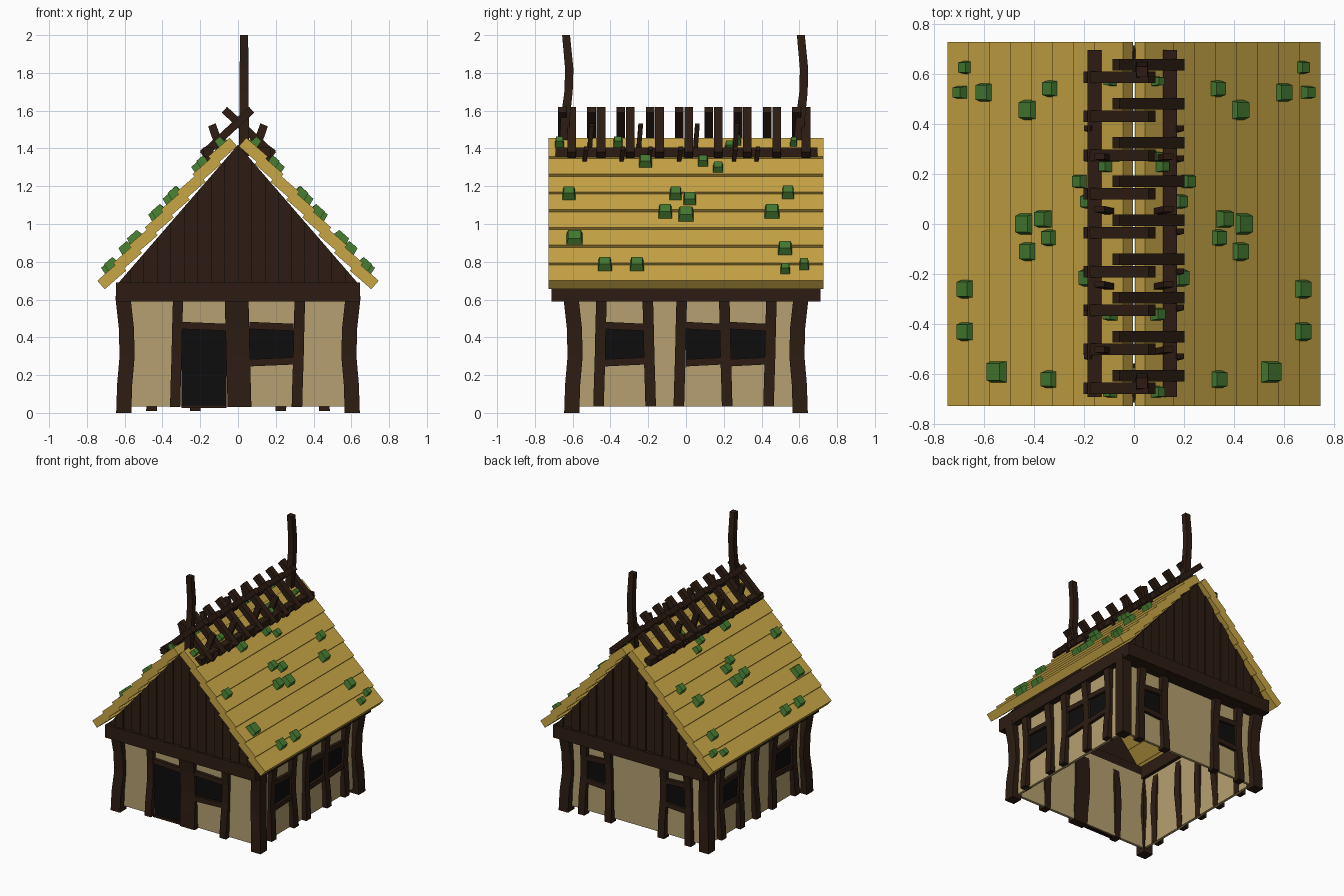
import bpy, bmesh, math
from mathutils import Vector as V

if "Cube" in bpy.data.objects:
    bpy.data.objects.remove(bpy.data.objects["Cube"])


def material(name, rgb):
    m = bpy.data.materials.new(name)
    m.diffuse_color = (*rgb, 1)
    m.use_nodes = True
    m.node_tree.nodes["Principled BSDF"].inputs["Base Color"].default_value = m.diffuse_color
    return m


WOOD = material("dark_wood", (0.026, 0.012, 0.006))
THATCH = material("straw_boards", (0.58, 0.38, 0.06))
PLASTER = material("plaster", (0.46, 0.35, 0.16))
MOSS = material("moss", (0.06, 0.2, 0.03))
BLACK = material("opening", (0.004, 0.004, 0.004))


def loft(bm, path, u, v, scales=None):
    """Four-sided bar along a path; u and v are the half-extents of its section."""
    u, v = V(u), V(v)
    rings = []
    for i, p in enumerate(path):
        s = scales[i] if scales else 1
        rings.append([bm.verts.new(V(p) + (u * a + v * b) * s)
                      for a, b in ((-1, -1), (1, -1), (1, 1), (-1, 1))])
    for r0, r1 in zip(rings, rings[1:]):
        for k in range(4):
            bm.faces.new((r0[k], r0[(k + 1) % 4], r1[(k + 1) % 4], r1[k]))
    bm.faces.new(rings[0][::-1])
    bm.faces.new(rings[-1])


def box(bm, x0, x1, y0, y1, z0, z1):
    cx, cy = (x0 + x1) / 2, (y0 + y1) / 2
    loft(bm, [(cx, cy, z0), (cx, cy, z1)], ((x1 - x0) / 2, 0, 0), (0, (y1 - y0) / 2, 0))


def finish(name, bm, mat):
    bmesh.ops.recalc_face_normals(bm, faces=bm.faces)
    me = bpy.data.meshes.new(name)
    bm.to_mesh(me)
    bm.free()
    me.materials.append(mat)
    ob = bpy.data.objects.new(name, me)
    bpy.context.collection.objects.link(ob)
    return ob


# Hollow plaster walls
bm = bmesh.new()
W, T = 0.595, 0.02
for s in (-1, 1):
    a, b = sorted((s * W, s * (W - T)))
    box(bm, -W, W, a, b, 0.035, 0.62)
    box(bm, a, b, -W + T, W - T, 0.035, 0.62)
finish("plaster_walls", bm, PLASTER)

# Corner posts, bowed inwards
bm = bmesh.new()
BOW = [(0.0, 0), (0.15, 0.005), (0.3, 0.018), (0.45, 0.014), (0.62, -0.005)]
for sx in (-1, 1):
    for sy in (-1, 1):
        loft(bm, [(sx * (0.605 - d), sy * (0.605 - d), z) for z, d in BOW],
             (0.04, 0, 0), (0, 0.04, 0))
finish("corner_posts", bm, WOOD)

# Each wall: direction along it, outward direction, posts (pos, half width, foot),
# and openings (start, end, sill height)
WALLS = {
    "front": ((1, 0, 0), (0, -1, 0),
              [(-0.325, .027, .03), (0, .063, .03), (0.32, .028, .03)],
              [(-0.30, -0.06, 0.03), (0.06, 0.295, 0.29)]),
    "back": ((1, 0, 0), (0, 1, 0),
             [(x, .028, .01) for x in (-.45, -.235, .235, .45)],
             [(-.43, -.25, .29), (.25, .43, .29)]),
    "right": ((0, 1, 0), (1, 0, 0),
              [(y, .028, .035) for y in (-.455, -.195, -.03, .21, .445)],
              [(-.43, -.22, .29), (0, .19, .29), (.23, .42, .29)]),
    "left": ((0, 1, 0), (-1, 0, 0),
             [(y, .028, .035) for y in (-.455, -.195, .02, .2, .445)],
             [(-.43, -.22, .29), (.22, .42, .29)]),
}
for side, (along, out, posts, openings) in WALLS.items():
    al, ou, up = V(along), V(out), V((0, 0, 1))
    # Wall posts
    bm = bmesh.new()
    for i, (p, hw, foot) in enumerate(posts):
        lean = 0.008 if i % 2 else -0.008
        loft(bm, [al * (p + lean * k) + ou * (0.605 - d) + up * max(z, foot)
                  for (z, d), k in zip(BOW, (1, .6, 0, -.4, -1))],
             al * hw, ou * 0.03)
    finish(side + "_wall_posts", bm, WOOD)
    # Dark openings
    bm = bmesh.new()
    for a, b, sill in openings:
        loft(bm, [al * a + ou * 0.594 + up * (sill + .44) / 2,
                  al * b + ou * 0.594 + up * (sill + .44) / 2],
             ou * 0.006, up * ((.45 - sill) / 2))
    finish(side + "_openings", bm, BLACK)
    # Lintels and sills
    bm = bmesh.new()
    for a, b, sill in openings:
        tilt = 0.005
        loft(bm, [al * a + ou * .6 + up * (.458 + tilt), al * b + ou * .6 + up * (.458 - tilt)],
             ou * .018, up * .019)
        if sill > .1:
            loft(bm, [al * a + ou * .6 + up * (.27 - tilt), al * b + ou * .6 + up * (.27 + tilt)],
                 ou * .018, up * .019)
        else:
            loft(bm, [al * a + ou * .6 + up * .035, al * b + ou * .6 + up * .035],
                 ou * .015, up * .008)
    finish(side + "_lintels_and_sills", bm, WOOD)

# Ring of beams on top of the walls
bm = bmesh.new()
for s in (-1, 1):
    a, b = sorted((s * 0.55, s * 0.645))
    box(bm, a, b, -0.71, 0.71, 0.59, 0.69)
    a, b = sorted((s * 0.58, s * 0.712))
    box(bm, -0.645, 0.645, a, b, 0.59, 0.69)
finish("wall_beams", bm, WOOD)

# Gables of upright boards
bm = bmesh.new()
N = 18
for s in (-1, 1):
    for i in range(N):
        x0, x1 = (-0.64 + 1.28 * k / N for k in (i, i + 1))
        y0, y1 = s * 0.66, s * (0.69 + (0.01 if i % 2 else 0))
        h0, h1 = (0.68 + (0.64 - abs(x)) * 1.155 for x in (x0, x1))
        prof = [(x0, 0.67), (x1, 0.67), (x1, h1), (x0, h0)]
        f0 = [bm.verts.new((x, y0, z)) for x, z in prof]
        f1 = [bm.verts.new((x, y1, z)) for x, z in prof]
        bm.faces.new(f0)
        bm.faces.new(f1[::-1])
        for k in range(4):
            bm.faces.new((f0[k], f1[k], f1[(k + 1) % 4], f0[(k + 1) % 4]))
finish("gable_boards", bm, WOOD)

# Overlapping roof boards and moss tufts (y, z, width), same on both slopes
TILT = math.radians(41)
TUFTS = [(-.67, 1.43, .05), (-.62, 1.16, .075), (-.59, .925, .095), (-.43, .785, .08),
         (-.36, 1.43, .055), (-.26, .785, .08), (-.215, 1.33, .075), (-.11, 1.065, .08),
         (-.055, 1.16, .07), (0, 1.05, .09), (.02, 1.13, .075), (.09, 1.33, .06),
         (.17, 1.295, .06), (.23, 1.41, .05), (.27, 1.44, .045), (.455, 1.065, .085),
         (.54, 1.165, .07), (.525, .87, .08), (.525, .76, .055), (.625, .785, .055),
         (.57, 1.43, .04)]
for s, side in ((-1, "left"), (1, "right")):
    d = V((-s * math.cos(TILT), 0, math.sin(TILT)))
    n = V((s * math.sin(TILT), 0, math.cos(TILT)))
    bm = bmesh.new()
    for i in range(8):
        p = V((s * (0.745 - 0.084 * i), 0, 0.70 + 0.094 * i)) - n * 0.03
        loft(bm, [p, p + d * 0.15], (0, 0.727, 0), n * 0.03)
    finish(side + "_roof_boards", bm, THATCH)
    bm = bmesh.new()
    for y, z, w in TUFTS:
        p = V((s * (0.745 - (z - 0.70) * 0.894), y, z))
        loft(bm, [p - n * 0.03, p + n * 0.028], (0, w / 2, 0), d * (w * 0.5), (1, 0.72))
    finish(side + "_moss", bm, MOSS)

# Ridge lattice: rails, crossed rungs and pegs
bm = bmesh.new()
for x in (-0.157, 0.143):
    box(bm, x - .028, x + .028, -0.69, 0.695, 1.358, 1.405)
finish("ridge_rails", bm, WOOD)
bm = bmesh.new()
for s, y0 in ((-1, -0.655), (1, -0.605)):
    a, b = V((s * 0.188, 0, 1.365)), V((-s * 0.072, 0, 1.605))
    n = (b - a).normalized().cross(V((0, 1, 0))) * 0.021
    for i in range(9):
        o = V((0, y0 + 0.155 * i, 0))
        loft(bm, [a + o, b + o], (0, 0.023, 0), n)
finish("ridge_rungs", bm, WOOD)
bm = bmesh.new()
for s in (-1, 1):
    for y in (-.5, -.24, .06, .27):
        loft(bm, [(s * .095, y - .01, 1.40), (s * .138, y, 1.525)],
             (.02, 0, -s * .008), (0, .012, 0))
    for y in (-.54, -.345, -.2, -.04, .25, .37):
        loft(bm, [(s * .135, y, 1.32), (s * .185, y + .012, 1.40)],
             (.014, 0, -s * .01), (0, .011, 0))
finish("ridge_pegs", bm, WOOD)

# Tall crooked poles at both ends of the ridge
bm = bmesh.new()
for path in ([(-.645, 1.36), (-.64, 1.55), (-.622, 1.7), (-.618, 1.82), (-.635, 2.0)],
             [(.59, 1.36), (.605, 1.55), (.622, 1.7), (.625, 1.82), (.608, 2.0)]):
    loft(bm, [(.032, y, z) for y, z in path], (.023, 0, 0), (0, .022, 0),
         (1.15, 1.1, 1, 1, .95))
finish("ridge_poles", bm, WOOD)
